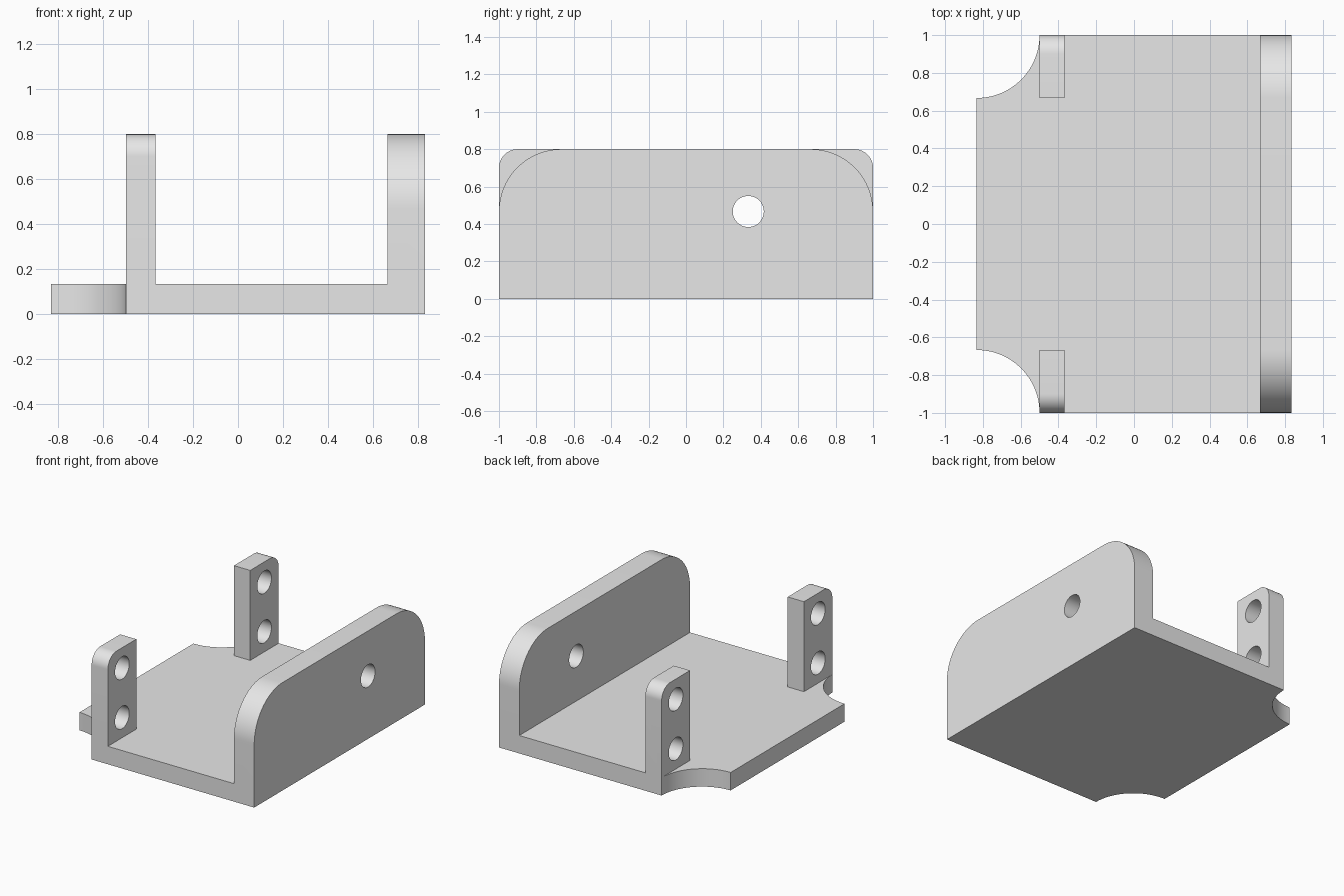
import bpy, bmesh
from math import pi, cos, sin, radians
from mathutils import Vector

cube = bpy.data.objects.get("Cube")
if cube:
    bpy.data.objects.remove(cube, do_unlink=True)

# Main dimensions
HALF_X, HALF_Y = 0.833, 1.0
PLATE, HEIGHT = 0.133, 0.8
WALL_IN = 0.667
POST_OUT, POST_IN, POST_Y = -0.5, -0.367, 0.667
BIG_R, SMALL_R, HOLE_R = 0.333, 0.1, 0.083

grey = bpy.data.materials.new("plain grey")
grey.use_nodes = True
grey.diffuse_color = (0.8, 0.8, 0.8, 1)
grey.node_tree.nodes["Principled BSDF"].inputs["Base Color"].default_value = (0.8, 0.8, 0.8, 1)


def arc(cu, cv, r, start, end, steps=24):
    """Points of a circular arc, angles in degrees."""
    angles = [radians(start + (end - start) * i / steps) for i in range(steps + 1)]
    return [(cu + r * cos(a), cv + r * sin(a)) for a in angles]


def prism(name, outline, place, depth):
    """Extrude a flat outline; place maps each outline point into space."""
    bm = bmesh.new()
    face = bm.faces.new([bm.verts.new(place(u, v)) for u, v in outline])
    new = bmesh.ops.extrude_face_region(bm, geom=[face])["geom"]
    bmesh.ops.translate(bm, vec=Vector(depth),
                        verts=[g for g in new if isinstance(g, bmesh.types.BMVert)])
    bmesh.ops.recalc_face_normals(bm, faces=bm.faces)
    mesh = bpy.data.meshes.new(name)
    bm.to_mesh(mesh)
    bm.free()
    mesh.materials.append(grey)
    obj = bpy.data.objects.new(name, mesh)
    bpy.context.collection.objects.link(obj)
    return obj


def upright(name, outline, x0, x1):
    """A part drawn in side profile and extruded along x."""
    return prism(name, outline, lambda y, z: (x0, y, z), (x1 - x0, 0, 0))


def hole(y, z, x0, x1):
    return upright("hole_cutter", arc(y, z, HOLE_R, 0, 360, 48)[:-1], x0 - 0.05, x1 + 0.05)


# Base plate with two scooped corners
outline = [(HALF_X, -HALF_Y), (HALF_X, HALF_Y)]
outline += arc(-HALF_X, HALF_Y, BIG_R, 0, -90)
outline += arc(-HALF_X, -HALF_Y, BIG_R, 90, 0)
bracket = prism("bracket_body", outline, lambda x, y: (x, y, 0), (0, 0, PLATE))

# Tall side wall with large rounded top corners
outline = [(-HALF_Y, 0), (HALF_Y, 0)]
outline += arc(HALF_Y - BIG_R, HEIGHT - BIG_R, BIG_R, 0, 90)
outline += arc(BIG_R - HALF_Y, HEIGHT - BIG_R, BIG_R, 90, 180)
adds = [upright("side_wall", outline, WALL_IN, HALF_X)]
cuts = [hole(0.333, 0.467, WALL_IN, HALF_X)]

# Two drilled posts, rounded on their outer top corner
for side in (1, -1):
    outline = [(POST_Y, 0), (HALF_Y, 0)]
    outline += arc(HALF_Y - SMALL_R, HEIGHT - SMALL_R, SMALL_R, 0, 90, 16)
    outline += [(POST_Y, HEIGHT)]
    adds.append(upright("post", [(side * y, z) for y, z in outline], POST_OUT, POST_IN))
    for z in (0.283, 0.65):
        cuts.append(hole(side * 0.833, z, POST_OUT, POST_IN))

# Weld the parts and drill the holes
for kind, tools in (("UNION", adds), ("DIFFERENCE", cuts)):
    for tool in tools:
        mod = bracket.modifiers.new(tool.name, "BOOLEAN")
        mod.operation, mod.solver, mod.object = kind, "EXACT", tool
        tool.hide_render = True
bpy.context.view_layer.update()
solid = bpy.data.meshes.new_from_object(
    bracket.evaluated_get(bpy.context.evaluated_depsgraph_get()))
bracket.modifiers.clear()
bracket.data = solid
for tool in adds + cuts:
    bpy.data.objects.remove(tool, do_unlink=True)

# Tidy seams between flush faces
bm = bmesh.new()
bm.from_mesh(solid)
bmesh.ops.remove_doubles(bm, verts=bm.verts, dist=0.0002)
bmesh.ops.dissolve_limit(bm, angle_limit=radians(0.5), verts=bm.verts, edges=bm.edges)
bm.to_mesh(solid)
bm.free()

# Smooth curved faces, keep sharp edges
bpy.ops.object.select_all(action="DESELECT")
bracket.select_set(True)
bpy.context.view_layer.objects.active = bracket
bpy.ops.object.shade_smooth_by_angle(angle=radians(30))
